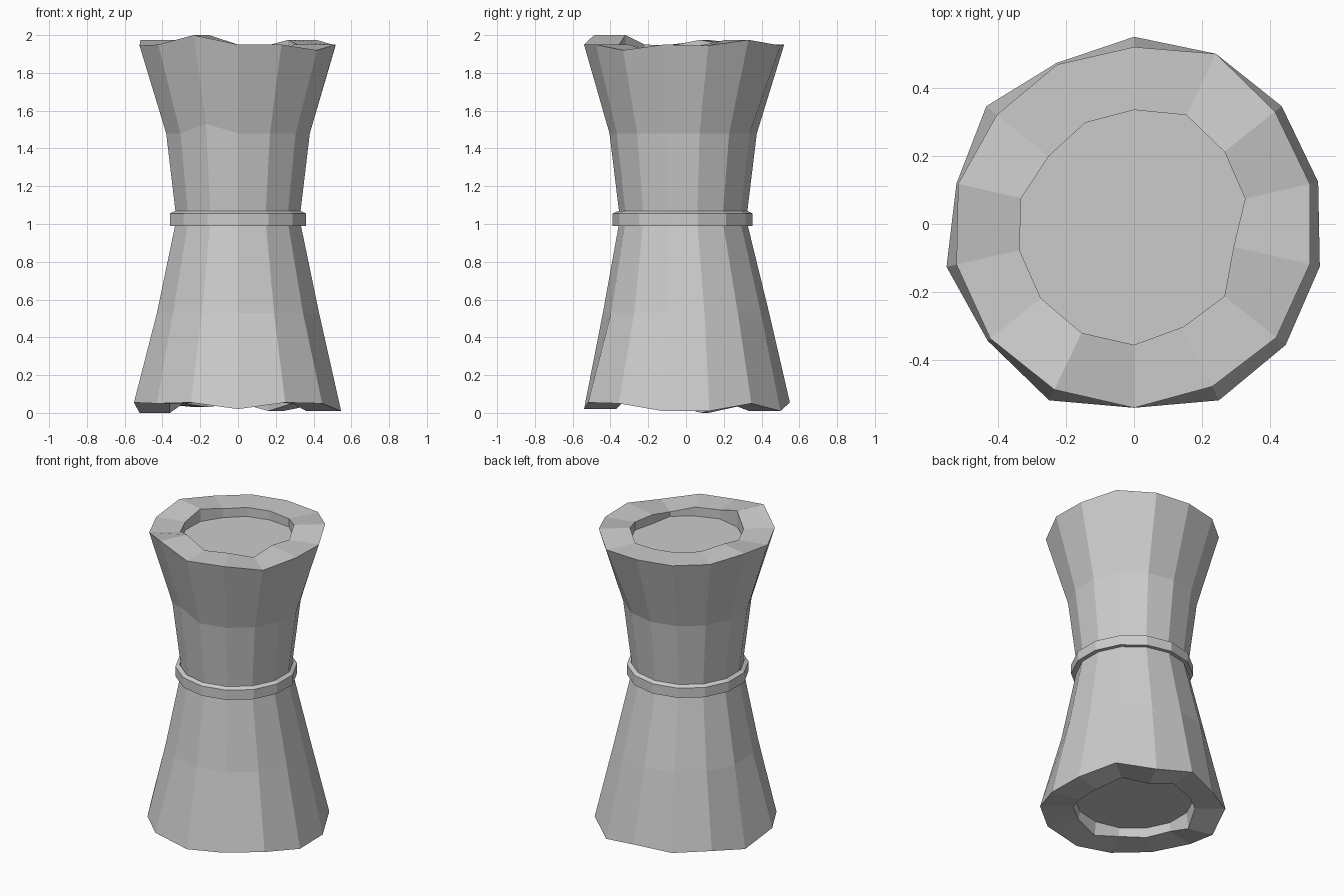
import bpy
import bmesh
from math import cos, sin, pi

if "Cube" in bpy.data.objects:
    bpy.data.objects.remove(bpy.data.objects["Cube"], do_unlink=True)

SIDES = 14

grey = bpy.data.materials.new("stone grey")
grey.use_nodes = True
tone = (0.6, 0.6, 0.6, 1)
grey.diffuse_color = tone
grey.node_tree.nodes["Principled BSDF"].inputs["Base Color"].default_value = tone


def ring(radii, heights, shift=0.0):
    """Corner positions round the axis, starting at the front; numbers or per-corner lists."""
    r = radii if isinstance(radii, list) else [radii] * SIDES
    h = heights if isinstance(heights, list) else [heights] * SIDES
    angles = [2 * pi * k / SIDES - pi / 2 for k in range(SIDES)]
    return [(r[k] * cos(a), r[k] * sin(a) + shift, h[k]) for k, a in enumerate(angles)]


def loft(name, rings, closed=False):
    """Skin a stack of rings, capping the ends or joining them into a band."""
    bm = bmesh.new()
    loops = [[bm.verts.new(p) for p in points] for points in rings]
    pairs = list(zip(loops, loops[1:]))
    if closed:
        pairs.append((loops[-1], loops[0]))
    else:
        bm.faces.new(loops[0])
        bm.faces.new(loops[-1])
    for low, high in pairs:
        for k in range(SIDES):
            n = (k + 1) % SIDES
            bm.faces.new((low[k], low[n], high[n], high[k]))
    bmesh.ops.recalc_face_normals(bm, faces=bm.faces)
    mesh = bpy.data.meshes.new(name)
    bm.to_mesh(mesh)
    bm.free()
    mesh.materials.append(grey)
    obj = bpy.data.objects.new(name, mesh)
    bpy.context.collection.objects.link(obj)
    return obj


# Uneven rims at the foot and the head
foot_r = [.54, .575, .57, .56, .555, .555, .555, .55, .525, .555, .535, .565, .55, .575]
foot_z = [.02, .055, .05, .01, .01, .05, .01, .055, .03, .05, 0, .055, .05, .055]
head_r = [.54, .53, .535, .53, .53, .53, .555, .52, .52, .515, .53, .535, .54, .54]
head_z = [1.95, 1.95, 1.92, 1.95, 1.945, 1.975, 1.945, 1.95, 1.95, 1.95, 1.975, 1.945, 1.95, 2]
lip_r = [.355, .335, .34, .3, .335, .34, .355, .335, .33, .32, .34, .345, .35, .355]
mid_z = [1.48] * (SIDES - 1) + [1.53]

# Hourglass body with recessed ends
loft("drum_body", [
    ring(.36, .11),
    ring(.37, foot_z),
    ring(foot_r, foot_z),
    ring(.44, .53),
    ring(.34, 1.0, -.015),
    ring(.34, 1.07, -.015),
    ring(.39, mid_z, -.015),
    ring(head_r, head_z),
    ring(lip_r, head_z),
    ring(lip_r, 1.89),
])

# Band round the waist
loft("waist_band", [
    ring(.33, .99, -.018),
    ring(.37, .99, -.018),
    ring(.37, 1.055, -.018),
    ring(.345, 1.068, -.018),
], closed=True)
